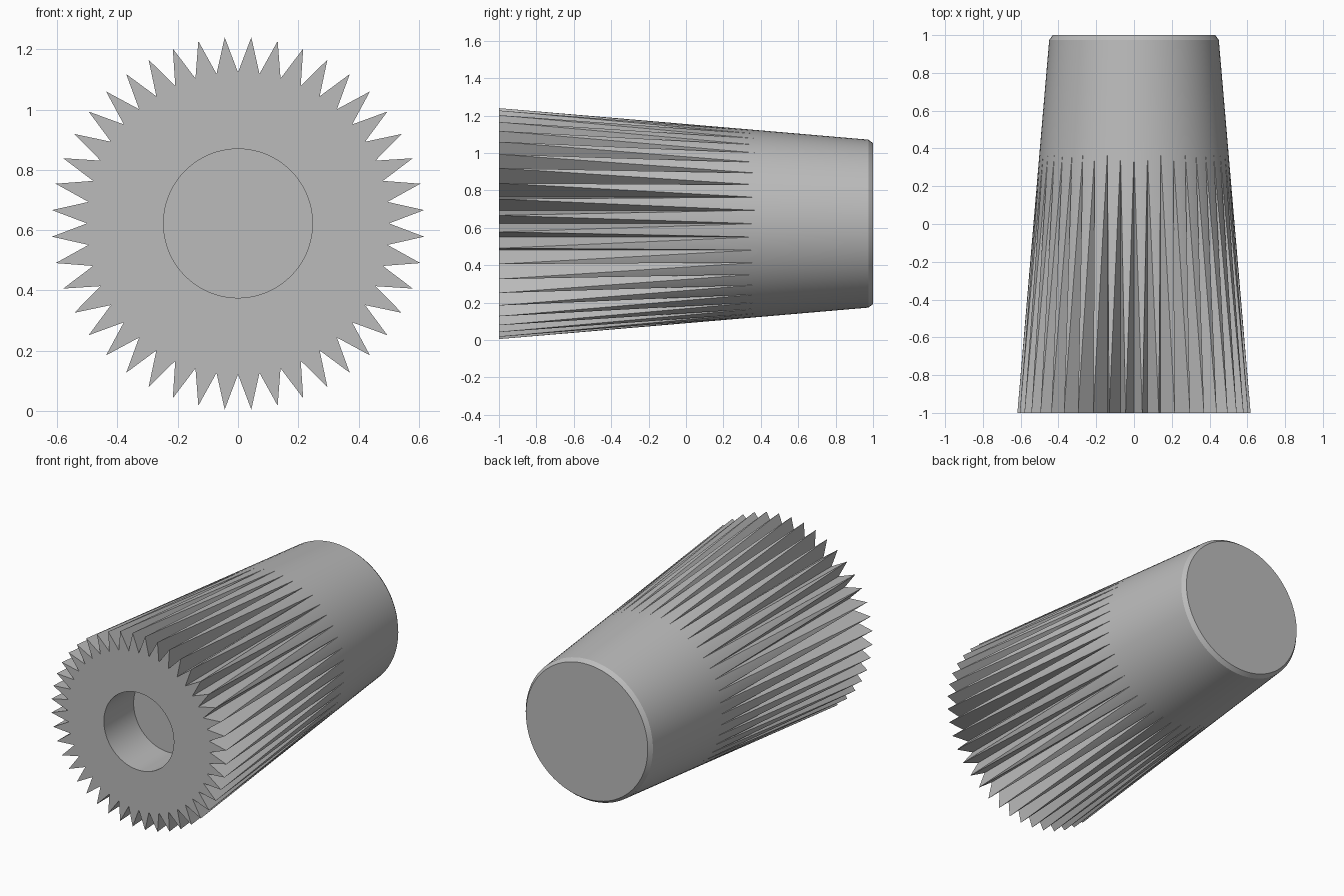
import bpy
import bmesh
import math

default = bpy.data.objects.get("Cube")
if default:
    bpy.data.objects.remove(default, do_unlink=True)

TEETH = 44
N = TEETH * 2
AXIS_Z = 0.6225
FRONT, GROOVE_END, SHOULDER, BACK = -1.0, 0.37, 0.975, 1.0
TIP_R, VALLEY_R, SHOULDER_R, BACK_R = 0.619, 0.501, 0.449, 0.43
BORE_R, BORE_DEPTH = 0.247, 0.3

# Plain grey material
grey = bpy.data.materials.new("plain grey")
grey.use_nodes = True
colour = (0.5, 0.5, 0.5, 1)
grey.diffuse_color = colour
grey.node_tree.nodes["Principled BSDF"].inputs["Base Color"].default_value = colour

bm = bmesh.new()


def ring(y, valley_r, tip_r=None):
    """Circle of points about the y axis, alternating valley and tip radius."""
    verts = []
    for k in range(N):
        a = math.tau * k / N
        r = tip_r if tip_r and k % 2 else valley_r
        verts.append(bm.verts.new((r * math.sin(a), y, AXIS_Z + r * math.cos(a))))
    return verts


def bridge(a, b):
    for k in range(N):
        j = (k + 1) % N
        bm.faces.new((a[k], a[j], b[j], b[k]))


# Rings from the bore floor, out over the front face and along to the back
bore_floor = ring(FRONT + BORE_DEPTH, BORE_R)
bore_rim = ring(FRONT, BORE_R)
toothed = ring(FRONT, VALLEY_R, TIP_R)
groove_ends = ring(GROOVE_END, VALLEY_R)
shoulder = ring(SHOULDER, SHOULDER_R)
back = ring(BACK, BACK_R)

bm.faces.new(bore_floor)
bridge(bore_floor, bore_rim)
bridge(bore_rim, toothed)

# Grooves run out to points, lands widen from the tooth tips
for k in range(1, N, 2):
    tip, apex_mid = toothed[k], groove_ends[k]
    for side in (k - 1, (k + 1) % N):
        bm.faces.new((tip, toothed[side], groove_ends[side]))
        bm.faces.new((tip, groove_ends[side], apex_mid))

# Plain tapered body, chamfer and closed back
bridge(groove_ends, shoulder)
bridge(shoulder, back)
bm.faces.new(back)
bmesh.ops.recalc_face_normals(bm, faces=bm.faces[:])

mesh = bpy.data.meshes.new("splined_taper")
bm.to_mesh(mesh)
bm.free()
mesh.materials.append(grey)
body = bpy.data.objects.new("splined_taper", mesh)
bpy.context.collection.objects.link(body)

# Smooth the round surfaces, keep the teeth crisp
bpy.ops.object.select_all(action="DESELECT")
body.select_set(True)
bpy.context.view_layer.objects.active = body
bpy.ops.object.shade_smooth_by_angle(angle=math.radians(15))
